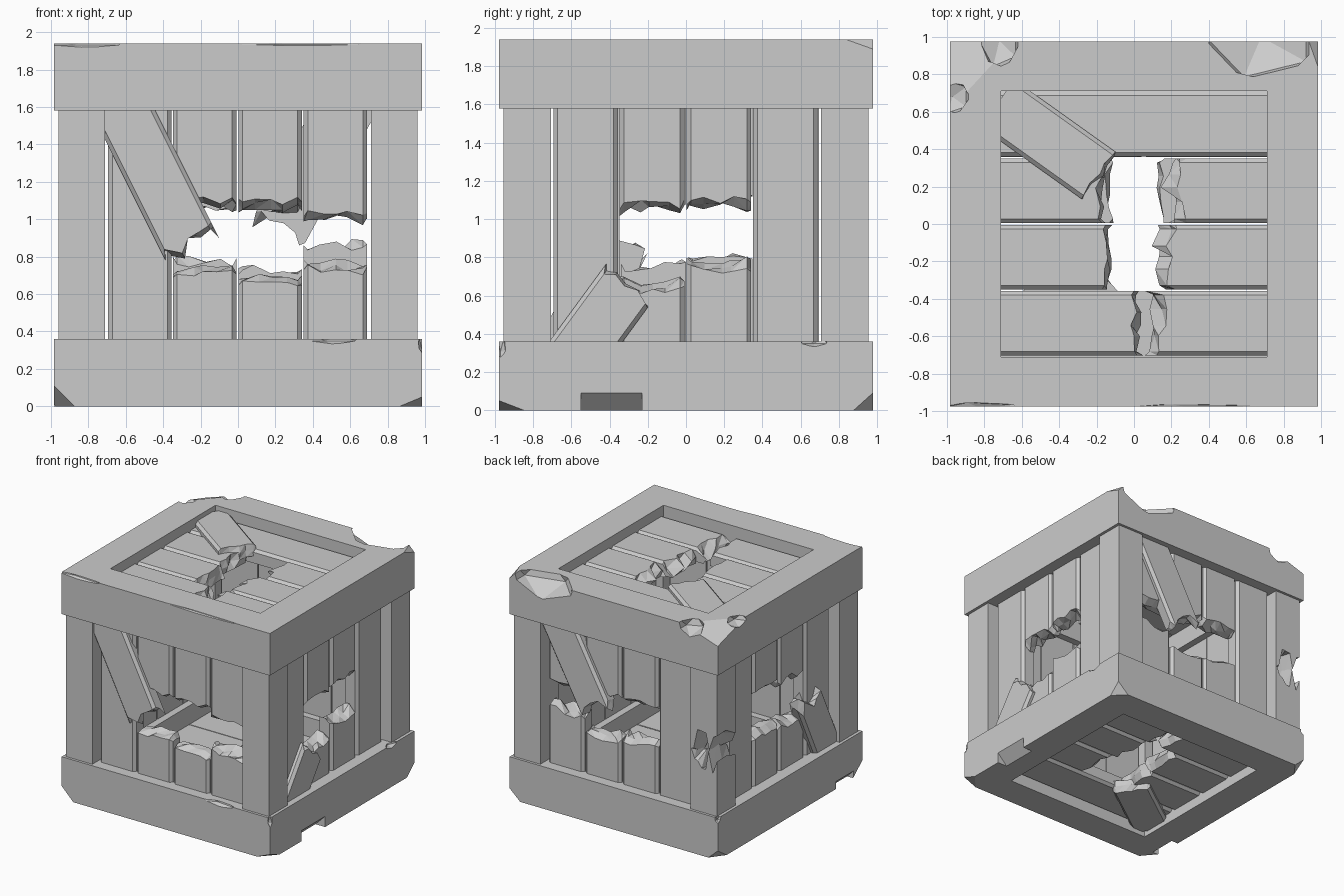
import bpy, bmesh, random
from math import radians
from mathutils import Vector, Matrix

if "Cube" in bpy.data.objects:
    bpy.data.objects.remove(bpy.data.objects["Cube"])

random.seed(11)
HX, HY, IN, MID = 0.985, 0.977, 0.71, 0.97
CENTER = Vector((0, 0, MID))
X, Y, Z = Vector((1, 0, 0)), Vector((0, 1, 0)), Vector((0, 0, 1))
# each side panel: across, along, outward
PANELS = {"front": (X, Z, -Y), "back": (X, Z, Y), "right": (Y, Z, X),
          "left": (Y, Z, -X), "top": (X, Y, Z), "bottom": (X, -Y, -Z)}


def make_object(name, bm):
    bmesh.ops.recalc_face_normals(bm, faces=bm.faces)
    me = bpy.data.meshes.new(name)
    bm.to_mesh(me)
    bm.free()
    ob = bpy.data.objects.new(name, me)
    bpy.context.collection.objects.link(ob)
    return ob


def plank(name, panel, a, b, jag=0.0, width=0.338, n0=0.77, n1=0.885, ch=0.022, cols=4, slant=0.05):
    """Board from a to b on a panel; chamfered outer edges, splintered at b when jag > 0."""
    u, v, n = PANELS[panel]
    a, b = Vector(a), Vector(b)
    d = (b - a).normalized()
    side = Vector((d.y, -d.x))
    length, h = (b - a).length, width / 2
    if jag:
        inner = h - ch
        ws = [-inner + 2 * inner * (i + random.uniform(-.25, .25) * (0 < i < cols)) / cols
              for i in range(cols + 1)]
    else:
        ws = [-h + ch, h - ch]
    if ch:
        ws = [-h] + ws + [h]
    bm = bmesh.new()

    def vert(w, l, depth):
        p = a + side * w + d * l
        return bm.verts.new(CENTER + u * p.x + v * p.y + n * depth)

    rings = []
    for i, w in enumerate(ws):
        top = n1 - (ch if ch and i in (0, len(ws) - 1) else 0)
        r = lambda: random.uniform(-jag, jag)
        e = length + r()
        ring = [vert(w, 0, n0), vert(w, 0, top), vert(w, e, top)]
        if jag:
            ring.append(vert(w, e + slant * random.uniform(0, 1) + r() * .5, n0 + (top - n0) * .5))
        ring.append(vert(w, length + (slant * .6 if jag else 0) + r(), n0))
        rings.append(ring)
    k = len(rings[0])
    for r0, r1 in zip(rings, rings[1:]):
        for j in range(k):
            quad = [r0[j], r1[j], r1[(j + 1) % k], r0[(j + 1) % k]]
            if jag and 2 <= j < k - 1:      # splintered end in triangles
                bm.faces.new(quad[:3])
                bm.faces.new([quad[0], quad[2], quad[3]])
            else:
                bm.faces.new(quad)
    bm.faces.new(rings[0])
    bm.faces.new(rings[-1])
    return make_object(name, bm)


def carve(ob, cutter):
    cutter.hide_render = True
    m = ob.modifiers.new("cut", 'BOOLEAN')
    m.operation, m.solver, m.object = 'DIFFERENCE', 'EXACT', cutter
    bpy.context.view_layer.objects.active = ob
    bpy.ops.object.modifier_apply(modifier=m.name)
    bpy.data.objects.remove(cutter)


def box(name, lo, hi, turn=0):
    bm = bmesh.new()
    lo, hi = Vector(lo), Vector(hi)
    bmesh.ops.create_cube(bm, size=1, matrix=Matrix.Translation((lo + hi) / 2)
                          @ Matrix.Rotation(radians(turn), 4, 'Y') @ Matrix.Diagonal((*(hi - lo), 1)))
    return make_object(name, bm)


def frame(name, z0, z1, chips, dents, notches):
    """Square ring with sliced corners, faceted dents and slanted edge notches."""
    ob = box(name, (-HX, -HY, z0), (HX, HY, z1))
    bm = bmesh.new()
    bm.from_mesh(ob.data)
    for (sx, sy, sz), (cx, cy, cz) in chips:
        no = Vector((sx / cx, sy / cy, sz / cz)).normalized()
        co = Vector((sx * (HX - cx), sy * HY, z1 if sz > 0 else z0))
        res = bmesh.ops.bisect_plane(bm, geom=bm.verts[:] + bm.edges[:] + bm.faces[:],
                                     plane_co=co, plane_no=no, clear_outer=True)
        bmesh.ops.holes_fill(bm, edges=[g for g in res["geom_cut"] if isinstance(g, bmesh.types.BMEdge)])
    bmesh.ops.recalc_face_normals(bm, faces=bm.faces)
    bm.to_mesh(ob.data)
    bm.free()
    carve(ob, box("opening_cutter", (-IN, -IN, z0 - .1), (IN, IN, z1 + .1)))
    for loc, rad in dents:
        c = bmesh.new()
        bmesh.ops.create_icosphere(c, subdivisions=1, radius=1,
                                   matrix=Matrix.Translation(loc) @ Matrix.Diagonal((*rad, 1)))
        carve(ob, make_object("dent_cutter", c))
    for x, y0, y1, r in notches:
        carve(ob, box("notch_cutter", (x - r, y0, -r), (x + r, y1, r), turn=45))
    return ob


# frames
frame("bottom_frame", 0, 0.36,
      [((-1, -1, -1), (.11, .13, .11)), ((1, -1, -1), (.12, .13, .05)),
       ((1, 1, -1), (.1, .1, .09)), ((-1, 1, -1), (.09, .12, .08))],
      [((.51, -.985, .365), (.16, .05, .035)), ((.99, .67, .365), (.05, .08, .035)),
       ((.99, -.97, .34), (.03, .03, .07)), ((-.99, .97, .35), (.04, .04, .04))],
      [(HX, -.55, -.23, .064), (-HX, -.86, -.62, .045)])
frame("top_frame", 1.58, 1.94,
      [((-1, 1, 1), (.34, .37, .11)), ((1, 1, 1), (.05, .14, .05))],
      [((.68, 1.0, 1.98), (.33, .25, .2)), ((-.72, .98, 1.93), (.12, .16, .09)),
       ((.32, -.985, 1.945), (.45, .025, .022)), ((-.82, -.985, 1.945), (.25, .035, .03)),
       ((-.97, .68, 1.93), (.1, .1, .05))], [])

# corner posts, the back left one snapped in two
for sx, sy in ((-1, -1), (1, -1), (1, 1)):
    ob = box("corner_post", (-.125, -.125, .34), (.125, .125, 1.6))
    ob.location = (sx * .835, sy * .83, 0)
for z0, z1, part in ((.34, .80, "lower"), (1.6, .97, "upper")):
    plank(part + "_broken_post", "back", (-.835, z0 - MID), (-.835, z1 - MID), jag=.1,
          width=.25, n0=.705, n1=.955, ch=0, cols=7, slant=.06)

# wall boards: (lower break, upper break) per column, None = whole board
COLS = (-.525, -.178, .172, .52)
BREAKS = {"front": (None, (.70, 1.09), (.64, 1.09), (.73, 1.04)),
          "back": (None, (.74, 1.10), (.70, 1.10), (.83, 1.08)),
          "right": (None, (.64, 1.08), (.74, 1.09), None),
          "left": (None, (.72, 1.11), (.75, 1.14), None)}
for panel, cols in BREAKS.items():
    for u, br in zip(COLS, cols):
        u += .008 if panel == "left" else 0
        lo, hi = .34 - MID, 1.6 - MID
        if br is None:
            plank(panel + "_board", panel, (u, lo), (u, hi))
        else:
            plank(panel + "_lower_stub", panel, (u, lo), (u, br[0] - MID), jag=.03)
            plank(panel + "_upper_stub", panel, (u, hi), (u, br[1] - MID), jag=.03)

# lid and floor boards
for panel in ("top", "bottom"):
    for v, br in zip((-.53, -.178, .178, .535), ((.0, .15), (-.15, .2), (-.19, .26), None)):
        if br is None:
            plank(panel + "_board", panel, (-.73, v), (.73, v), width=.35)
        else:
            plank(panel + "_left_stub", panel, (-.73, v), (br[0], v), jag=.025, slant=.03, width=.345)
            plank(panel + "_right_stub", panel, (.73, v), (br[1], v), jag=.03, slant=.09, width=.345)

# loose boards lying diagonally over each panel
for panel, a, b, jag in (("front", (-.645, .67), (-.265, -.09), .04),
                         ("back", (.60, .67), (.235, 0.0), .05),
                         ("right", (-.64, -.77), (-.31, -.32), .03),
                         ("left", (-.66, -.74), (-.37, -.14), .07),
                         ("top", (-.73, .645), (-.19, .26), .015),
                         ("bottom", (-.73, .645), (-.19, .26), .015)):
    plank(panel + "_loose_board", panel, a, b, jag=jag, width=.31, n0=.83, n1=.93, slant=.03)
